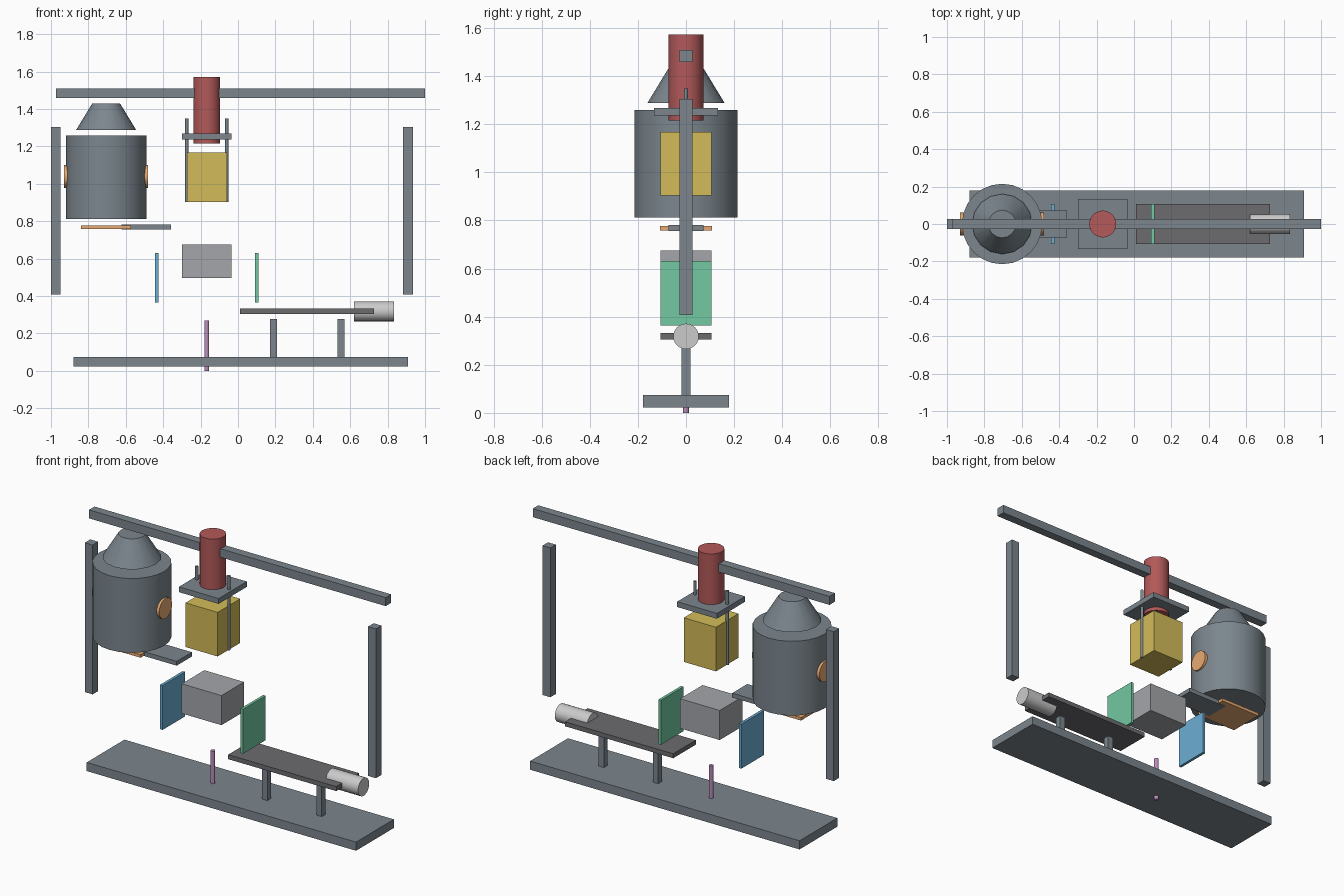
import bpy, math

if "Cube" in bpy.data.objects:
    bpy.data.objects.remove(bpy.data.objects["Cube"])


def material(name, rgb):
    m = bpy.data.materials.new(name)
    m.diffuse_color = (*rgb, 1)
    m.use_nodes = True
    m.node_tree.nodes["Principled BSDF"].inputs["Base Color"].default_value = m.diffuse_color
    return m


STEEL = material("steel", (0.20, 0.24, 0.27))
RED = material("red", (0.45, 0.10, 0.10))
YELLOW = material("yellow", (0.65, 0.50, 0.10))
ORANGE = material("orange", (0.80, 0.40, 0.17))
BLUE = material("blue", (0.15, 0.42, 0.65))
GREEN = material("green", (0.17, 0.58, 0.36))
PINK = material("pink", (0.50, 0.27, 0.50))
DARK = material("dark", (0.15, 0.15, 0.16))
PALE = material("pale", (0.55, 0.56, 0.57))
MID = material("mid_grey", (0.37, 0.38, 0.40))


def finish(name, mat):
    ob = bpy.context.object
    ob.name = name
    if mat:
        ob.data.materials.append(mat)
    return ob


def box(name, x0, x1, hy, z0, z1, mat=STEEL):
    """Box spanning x0..x1, -hy..hy and z0..z1."""
    bpy.ops.mesh.primitive_cube_add(size=1, location=((x0 + x1) / 2, 0, (z0 + z1) / 2))
    bpy.context.object.scale = (x1 - x0, 2 * hy, z1 - z0)
    bpy.ops.object.transform_apply(location=False, rotation=False, scale=True)
    return finish(name, mat)


def cyl(name, x, z0, z1, r0, r1, mat=STEEL, sides=24):
    """Upright cylinder or frustum."""
    bpy.ops.mesh.primitive_cone_add(vertices=sides, radius1=r0, radius2=r1,
                                    depth=z1 - z0, location=(x, 0, (z0 + z1) / 2))
    bpy.ops.object.shade_smooth_by_angle(angle=math.radians(20))
    return finish(name, mat)


def cyl_x(name, x0, x1, z, r, mat, sides=24):
    """Cylinder lying along x."""
    bpy.ops.mesh.primitive_cylinder_add(vertices=sides, radius=r, depth=x1 - x0,
                                        location=((x0 + x1) / 2, 0, z),
                                        rotation=(0, math.pi / 2, 0))
    bpy.ops.object.shade_smooth_by_angle(angle=math.radians(20))
    return finish(name, mat)


# Frame: base, posts and top beam
box("base_plate", -0.88, 0.91, 0.179, 0.023, 0.075)
box("post_left", -1.0, -0.948, 0.026, 0.407, 1.304)
box("post_right", 0.883, 0.935, 0.026, 0.407, 1.304)
box("top_beam", -0.972, 1.0, 0.026, 1.458, 1.509)

# Hopper with cone, side ports and sliding gate
HX = -0.705
cyl("hopper_body", HX, 0.812, 1.258, 0.215, 0.215)
cyl("hopper_cone", HX, 1.287, 1.43, 0.161, 0.074, sides=16)
for side, s in (("left", -1), ("right", 1)):
    a, b = sorted((HX + s * 0.202, HX + s * 0.224))
    cyl_x("hopper_port_" + side, a, b, 1.039, 0.061, ORANGE)
box("gate_plate", -0.84, -0.572, 0.108, 0.759, 0.777, ORANGE)
box("gate_actuator", -0.622, -0.357, 0.072, 0.755, 0.781)

# Press: piston, guide plate, rods and ram
PX = -0.167
cyl("press_cylinder", PX, 1.215, 1.572, 0.072, 0.072, RED)
box("guide_plate", PX - 0.132, PX + 0.132, 0.134, 1.236, 1.268)
for side, s in (("left", -1), ("right", 1)):
    cyl("guide_rod_" + side, PX + s * 0.107, 0.903, 1.348, 0.009, 0.009, sides=12)
box("press_ram", PX - 0.107, PX + 0.107, 0.107, 0.903, 1.168, YELLOW)

# Moulded block, side plates and ejector pin
box("moulded_block", PX - 0.132, PX + 0.132, 0.107, 0.497, 0.675, MID)
box("mould_wall_left", -0.443, -0.426, 0.107, 0.364, 0.631, BLUE)
box("mould_wall_right", 0.092, 0.109, 0.107, 0.364, 0.631, GREEN)
cyl("ejector_pin", PX, 0.0, 0.27, 0.013, 0.013, PINK, sides=16)

# Conveyor with legs and drive roller
box("conveyor_belt", 0.01, 0.728, 0.107, 0.305, 0.332, DARK)
for i, x in enumerate((0.19, 0.551)):
    box("conveyor_leg_%d" % (i + 1), x - 0.018, x + 0.018, 0.018, 0.07, 0.278)
cyl_x("drive_motor", 0.62, 0.835, 0.318, 0.053, PALE)
